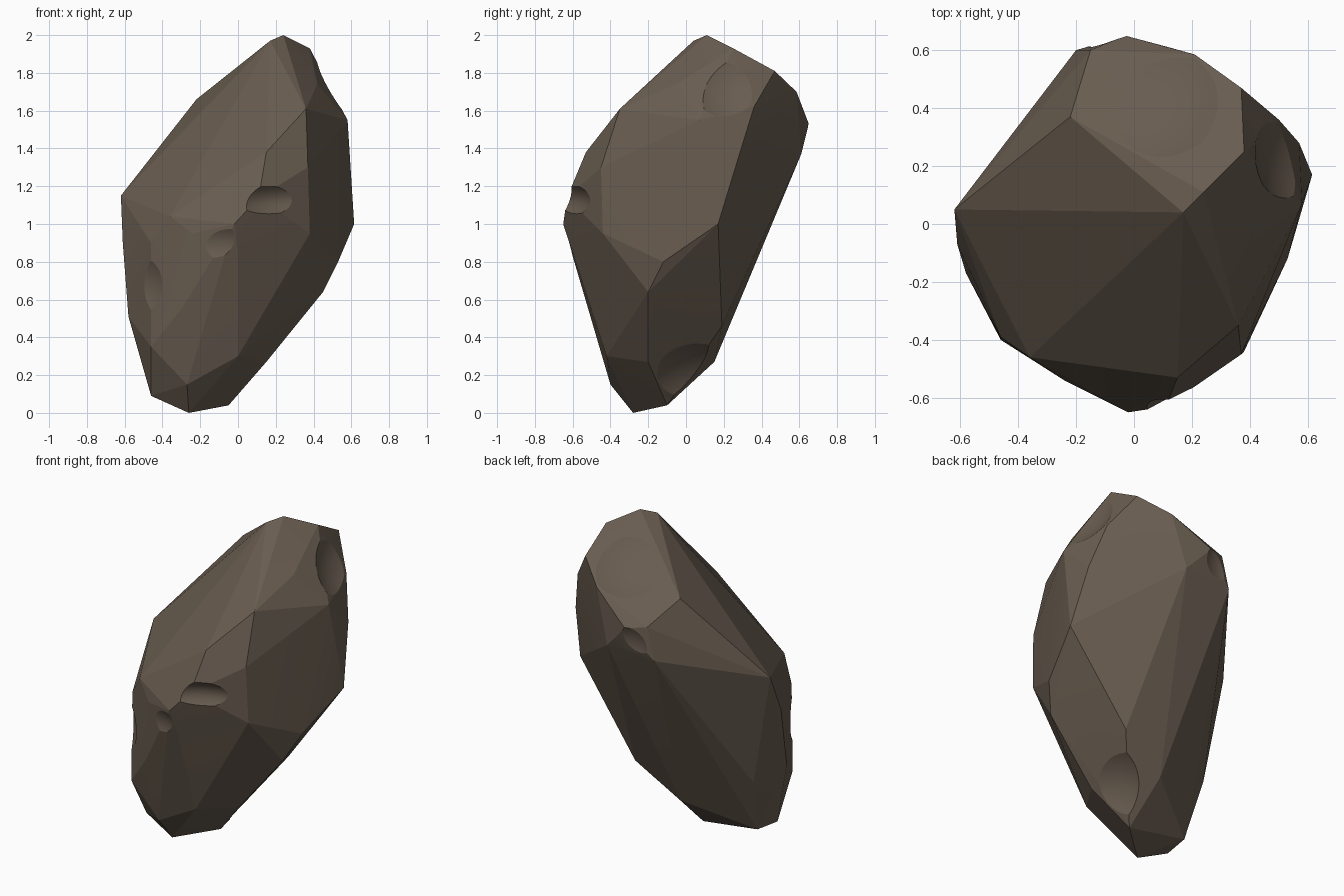
import bpy, bmesh
from mathutils import Vector
from mathutils.bvhtree import BVHTree

if "Cube" in bpy.data.objects:
    bpy.data.objects.remove(bpy.data.objects["Cube"])

stone = bpy.data.materials.new("brown_stone")
stone.diffuse_color = (0.14, 0.108, 0.08, 1)
stone.use_nodes = True
stone.node_tree.nodes["Principled BSDF"].inputs["Base Color"].default_value = stone.diffuse_color

# Corner points of the chipped boulder, as x, y, z
CORNERS = [
    # peak and top back
    (.24, .11, 2), (.17, .04, 1.97), (.38, .25, 1.93), (.37, .47, 1.81),
    (.03, .15, 1.84), (-.22, .37, 1.66), (-.15, .6, 1.55),
    (.21, .585, 1.7), (-.03, .65, 1.53), (.42, -.05, 1.74),
    # right side
    (.5, .36, 1.62), (.58, .07, 1.55), (.57, .28, 1.36),
    (.615, .17, 1), (.53, -.12, .8), (.45, -.2, .64),
    (.36, -.35, 1.61), (.37, -.45, 1.3), (.38, -.44, .95),
    # front
    (.15, -.53, 1.38), (.11, -.63, 1.14), (-.02, -.65, 1),
    (-.36, -.46, 1.04), (-.24, -.54, .95), (0, -.6, .85),
    (-.46, -.39, .9), (-.3, -.49, .55),
    # left side
    (-.62, .05, 1.15), (-.61, -.07, .9), (-.58, -.17, .51), (-.35, .38, 1.34),
    (-.5, .09, .8), (-.49, .03, .45), (-.46, -.4, .35),
    # back slope
    (-.2, .6, 1.35), (.12, .61, 1.37), (.01, .47, 1.08), (.03, .31, .72),
    (.22, .19, .46), (-.07, .15, .27),
    # foot
    (.15, -.2, .27), (0, -.42, .3), (-.27, -.4, .15), (-.46, -.25, .09),
    (-.44, -.08, .1), (-.26, -.28, 0), (-.05, -.1, .04),
]

# Boulder: hull of the corners
bm = bmesh.new()
for c in CORNERS:
    bm.verts.new(c)
out = bmesh.ops.convex_hull(bm, input=bm.verts[:])
spare = {g for g in out["geom_interior"] + out["geom_unused"]
         if isinstance(g, bmesh.types.BMVert) and g.is_valid}
bmesh.ops.delete(bm, geom=list(spare), context='VERTS')
bmesh.ops.recalc_face_normals(bm, faces=bm.faces[:])
surface = BVHTree.FromBMesh(bm)
mesh = bpy.data.meshes.new("boulder")
bm.to_mesh(mesh)
bm.free()
mesh.materials.append(stone)
boulder = bpy.data.objects.new("boulder", mesh)
bpy.context.collection.objects.link(boulder)


def dent(near, width, depth, squash=1.0):
    """Scoop a shallow chip out of the surface nearest to a point."""
    p, _, _, _ = surface.find_nearest(Vector(near))
    n = (Vector(near) - p).normalized()
    r = (width ** 2 + depth ** 2) / (2 * depth)
    bpy.ops.mesh.primitive_ico_sphere_add(subdivisions=5, radius=r)
    cutter = bpy.context.object
    cutter.name = "chip_cutter"
    cutter.hide_render = True
    cutter.scale = (1, squash, 1)
    cutter.rotation_euler = n.to_track_quat('Z', 'Y').to_euler()
    cutter.location = p + n * (r - depth)
    cutter.data.materials.append(stone)
    bpy.context.view_layer.objects.active = boulder
    mod = boulder.modifiers.new("chip", 'BOOLEAN')
    mod.operation = 'DIFFERENCE'
    mod.solver = 'EXACT'
    mod.object = cutter
    bpy.ops.object.modifier_apply(modifier=mod.name)
    bpy.data.objects.remove(cutter)


# Chips: front ledge, front left, foot, crown, right shoulder, back left
dent((.3, -.9, 1.1), .22, .045, .4)
dent((-.7, -.6, .68), .13, .025)
dent((-.2, -.95, .85), .14, .02, .6)
dent((.35, .1, .0), .2, .04, .9)
dent((.0, .6, 2.1), .2, .03)
dent((.8, .25, 1.85), .16, .03)
dent((-.12, .9, 1.42), .1, .02)

bpy.ops.object.select_all(action='DESELECT')
boulder.select_set(True)
bpy.context.view_layer.objects.active = boulder
bpy.ops.object.shade_smooth_by_angle(angle=0.14)
